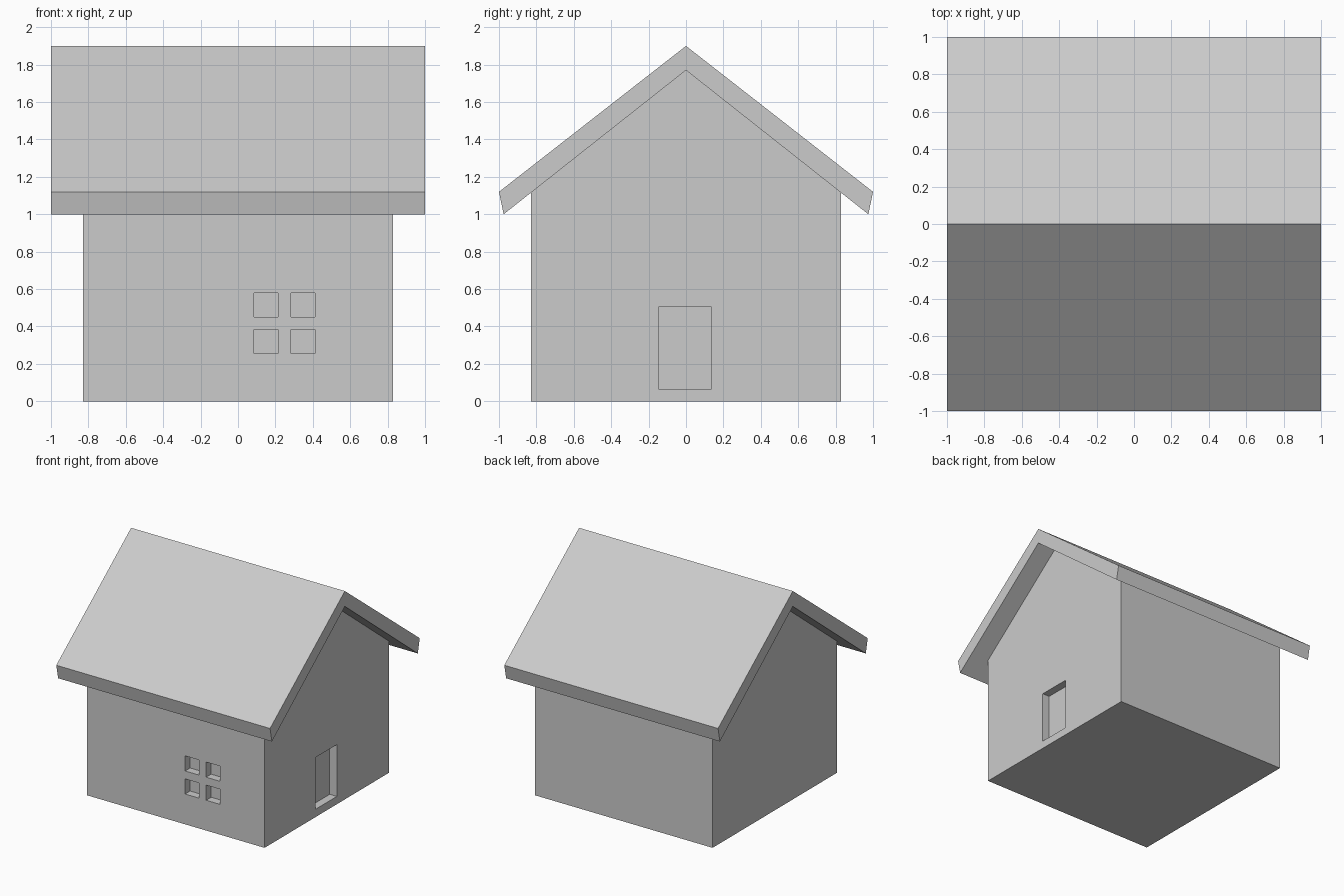
import bpy
import bmesh
from mathutils import Matrix, Vector

if "Cube" in bpy.data.objects:
    bpy.data.objects.remove(bpy.data.objects["Cube"], do_unlink=True)

plaster = bpy.data.materials.new("light_grey")
plaster.use_nodes = True
colour = (0.6, 0.6, 0.6, 1)
plaster.diffuse_color = colour
plaster.node_tree.nodes["Principled BSDF"].inputs["Base Color"].default_value = colour


def add_object(name, bm):
    bmesh.ops.recalc_face_normals(bm, faces=bm.faces)
    mesh = bpy.data.meshes.new(name)
    bm.to_mesh(mesh)
    bm.free()
    mesh.materials.append(plaster)
    obj = bpy.data.objects.new(name, mesh)
    bpy.context.collection.objects.link(obj)
    return obj


def extrude_profile(name, profile, half_length):
    """Extrude a (y, z) outline along x, centred on the origin."""
    bm = bmesh.new()
    face = bm.faces.new([bm.verts.new((-half_length, y, z)) for y, z in profile])
    new = bmesh.ops.extrude_face_region(bm, geom=[face])["geom"]
    verts = [v for v in new if isinstance(v, bmesh.types.BMVert)]
    bmesh.ops.translate(bm, verts=verts, vec=(2 * half_length, 0, 0))
    return add_object(name, bm)


def add_box(bm, low, high):
    low, high = Vector(low), Vector(high)
    matrix = Matrix.Translation((low + high) / 2) @ Matrix.Diagonal((*(high - low), 1))
    bmesh.ops.create_cube(bm, size=1, matrix=matrix)


# Gabled walls and the overhanging roof
WALL = 0.83
walls = extrude_profile(
    "walls", [(-WALL, 0), (WALL, 0), (WALL, 1.115), (0, 1.77), (-WALL, 1.115)], WALL)
extrude_profile(
    "roof", [(-1, 1.12), (0, 1.9), (1, 1.12), (0.975, 1), (0, 1.77), (-0.975, 1)], 1)

# Recesses for the four window panes and the door
DEPTH = 0.067
bm = bmesh.new()
for x in (0.086, 0.283):
    for z in (0.256, 0.451):
        add_box(bm, (x, -WALL - 0.1, z), (x + 0.128, -WALL + DEPTH, z + 0.128))
add_box(bm, (WALL - DEPTH, -0.148, 0.066), (WALL + 0.1, 0.136, 0.504))
cutter = add_object("opening_cutter", bm)
cutter.hide_render = True
cutter.hide_viewport = True
cutter.display_type = 'WIRE'

openings = walls.modifiers.new("openings", 'BOOLEAN')
openings.operation = 'DIFFERENCE'
openings.solver = 'EXACT'
openings.object = cutter
